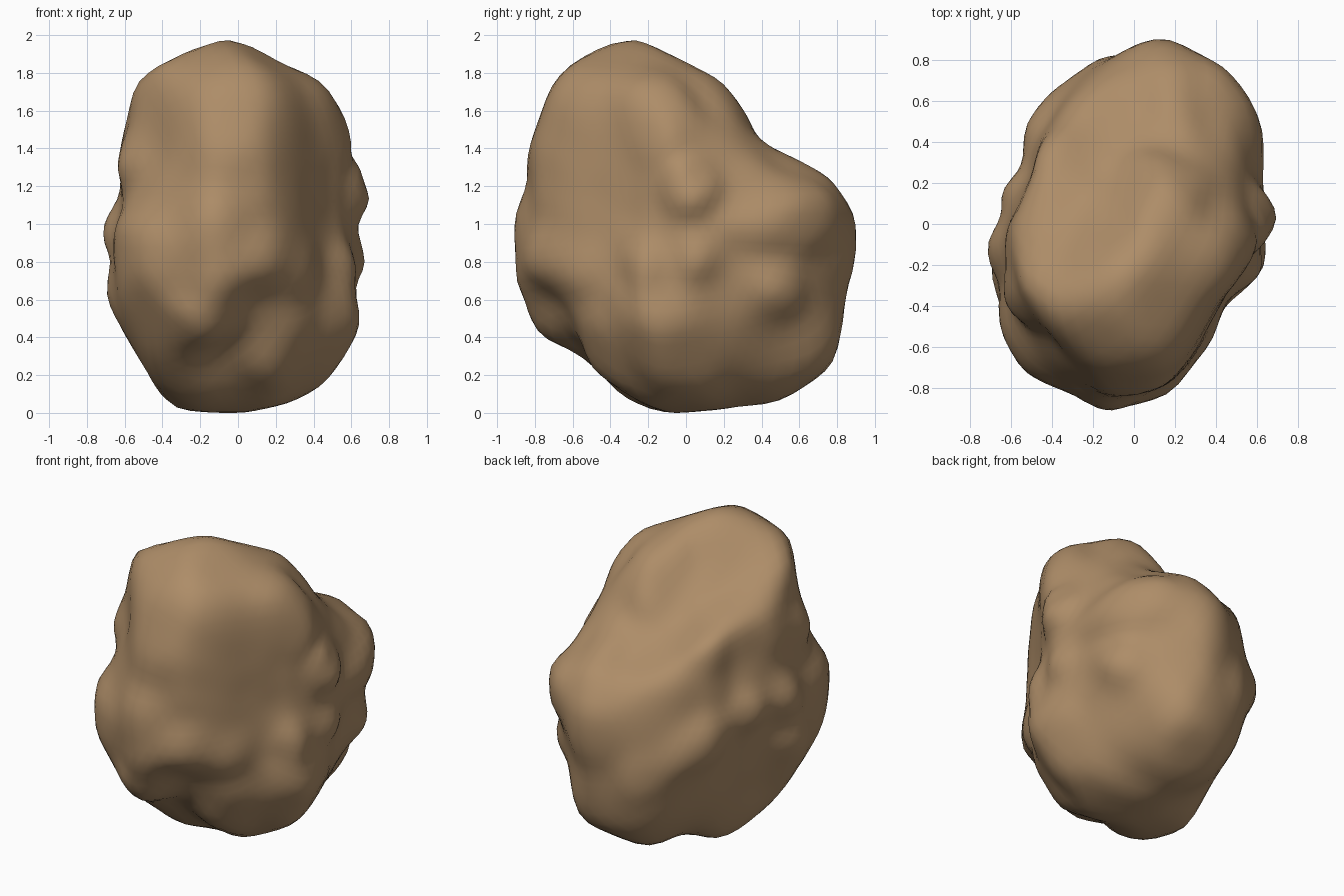
import bpy
import bmesh
import math
from mathutils import Vector, noise

cube = bpy.data.objects.get("Cube")
if cube:
    bpy.data.objects.remove(cube)

CENTRE = Vector((0, 0, 1))

# Carving outlines, drawn around the middle of the boulder
front = [(-.4, -.97), (0, -1), (.27, -.94), (.53, -.81), (.64, -.58), (.68, -.2), (.72, .22),
         (.61, .55), (.5, .74), (.18, .89), (-.03, 1), (-.25, .93), (-.54, .79),
         (-.62, .4), (-.72, -.05), (-.7, -.38), (-.6, -.63)]
side = [(-.27, -.98), (-.14, -1), (.22, -.97), (.56, -.93), (.78, -.75), (.83, -.5), (.91, -.1),
        (.89, .06), (.76, .25), (.58, .35), (.3, .61), (.18, .79), (0, .89), (-.25, 1),
        (-.55, .92), (-.71, .74), (-.83, .4), (-.92, 0), (-.9, -.3), (-.78, -.6), (-.46, -.8)]
plan = [(.14, .92), (.43, .77), (.56, .64), (.63, .45), (.63, .26), (.72, 0), (.63, -.24),
        (.54, -.31), (.36, -.6), (.18, -.83), (-.13, -.92), (-.54, -.72), (-.64, -.56),
        (-.72, -.1), (-.64, .17), (-.55, .27), (-.53, .49), (-.41, .64), (-.18, .8)]
near_slant = [(-.62, .71), (-.19, .82), (.25, .72), (.37, .6), (.74, .34), (.81, .17),
              (.76, -.26), (.38, -.88), (.05, -1.01), (-.08, -.93), (-.33, -.91), (-.61, -.73),
              (-.82, -.38), (-.84, -.09), (-.74, .33)]
far_slant = [(.26, 1.02), (.6, .84), (.67, .48), (.83, .09), (.82, -.29), (.53, -.74),
             (.28, -.99), (-.21, -1.04), (-.59, -.9), (-.75, -.42), (-.8, .01), (-.58, .35),
             (-.44, .68), (-.31, .84)]
under_slant = [(-.49, .73), (-.11, .81), (-.01, .79), (.09, .67), (.27, .52), (.56, .45),
               (.7, -.05), (.7, -.12), (.34, -.93), (.06, -1.02), (-.39, -.87), (-.66, -.42),
               (-.65, -.16), (-.56, .59)]

# Hollows (negative) and lumps (positive): place, width, depth
DENTS = [((.08, -.72, .5), .2, -.1), ((-.05, -.62, .3), .15, -.05),
         ((.12, -.9, .8), .1, .04), ((.16, -.85, 1), .12, -.03),
         ((.37, -.55, .38), .12, .05), ((-.45, -.62, .5), .16, .03),
         ((-.45, -.6, 1.45), .2, -.03)]


def carving(outline, yaw, pitch):
    """An outline with the horizontal and vertical axes it is drawn on."""
    yaw, pitch = math.radians(yaw), math.radians(pitch)
    across = Vector((math.cos(yaw), math.sin(yaw), 0))
    away = Vector((-math.sin(yaw), math.cos(yaw), 0))
    return outline, across, Vector((0, 0, math.cos(pitch))) + away * math.sin(pitch)


CARVINGS = [carving(front, 0, 0), carving(side, 90, 0), carving(plan, 0, 90),
            carving(near_slant, 30, 25), carving(far_slant, 210, 25),
            carving(under_slant, 150, -25)]


def reach(direction, outline, across, up):
    """Distance along a direction at which it leaves the outline."""
    ray = Vector((direction.dot(across), direction.dot(up)))
    best = 9.0
    for i, start in enumerate(outline):
        a = Vector(start)
        edge = Vector(outline[i - 1]) - a
        det = ray.x * edge.y - ray.y * edge.x
        if abs(det) < 1e-6:
            continue
        t = (a.x * edge.y - a.y * edge.x) / det
        s = (a.x * ray.y - a.y * ray.x) / det
        if t > 0 and -.001 <= s <= 1.001:
            best = min(best, t)
    return best


def soft_min(a, b, blend=.25):
    """Smaller of two distances, rounded off where they meet."""
    h = max(blend - abs(a - b), 0) / blend
    return min(a, b) - h * h * blend / 4


# Boulder: a ball carved to the outlines with rounded edges
bm = bmesh.new()
bmesh.ops.create_icosphere(bm, subdivisions=5, radius=1)
dirs = [v.co.normalized() for v in bm.verts]
limits, radii = [], []
for d in dirs:
    cuts = sorted(reach(d, *c) for c in CARVINGS)
    r = soft_min(soft_min(cuts[0], cuts[1]), cuts[2])
    # Hollows, lumps and a light weathering
    r += .012 * noise.noise(d * 3.5)
    for place, width, depth in DENTS:
        gap = (d - (Vector(place) - CENTRE).normalized()).length
        r += depth * math.exp(-(gap / width) ** 2)
    limits.append(cuts[0])
    radii.append(min(r, cuts[0]))

# Pull out the knobs that form the corners of each outline
for outline, across, up in CARVINGS * 2:
    flat = [(d.dot(across), d.dot(up)) for d in dirs]
    for corner in outline:
        size = math.hypot(*corner)
        cx, cy = corner[0] / size, corner[1] / size
        best, knob = -9, 0
        for i, (x, y) in enumerate(flat):
            score = radii[i] * (x * cx + y * cy - abs(x * cy - y * cx))
            if score > best:
                best, knob = score, i
        lack = size / best - 1
        if lack > 0:
            for i, d in enumerate(dirs):
                gap = (d - dirs[knob]).length
                if gap < .4:
                    grown = radii[i] * (1 + lack * math.exp(-(gap / .16) ** 2))
                    radii[i] = min(grown, limits[i])

for v, d, r in zip(bm.verts, dirs, radii):
    v.co = d * r * 1.006
for _ in range(2):
    bmesh.ops.smooth_vert(bm, verts=bm.verts, factor=.5,
                          use_axis_x=True, use_axis_y=True, use_axis_z=True)

# Stand it on the ground
ground = min(v.co.z for v in bm.verts)
bmesh.ops.translate(bm, verts=bm.verts, vec=(0, 0, -ground))

mesh = bpy.data.meshes.new("boulder")
bm.to_mesh(mesh)
bm.free()
mesh.shade_smooth()
boulder = bpy.data.objects.new("boulder", mesh)
bpy.context.collection.objects.link(boulder)

# Stone colour
stone = bpy.data.materials.new("sandy_brown_stone")
stone.use_nodes = True
colour = (.42, .265, .138, 1)
stone.diffuse_color = colour
stone.node_tree.nodes["Principled BSDF"].inputs["Base Color"].default_value = colour
mesh.materials.append(stone)
